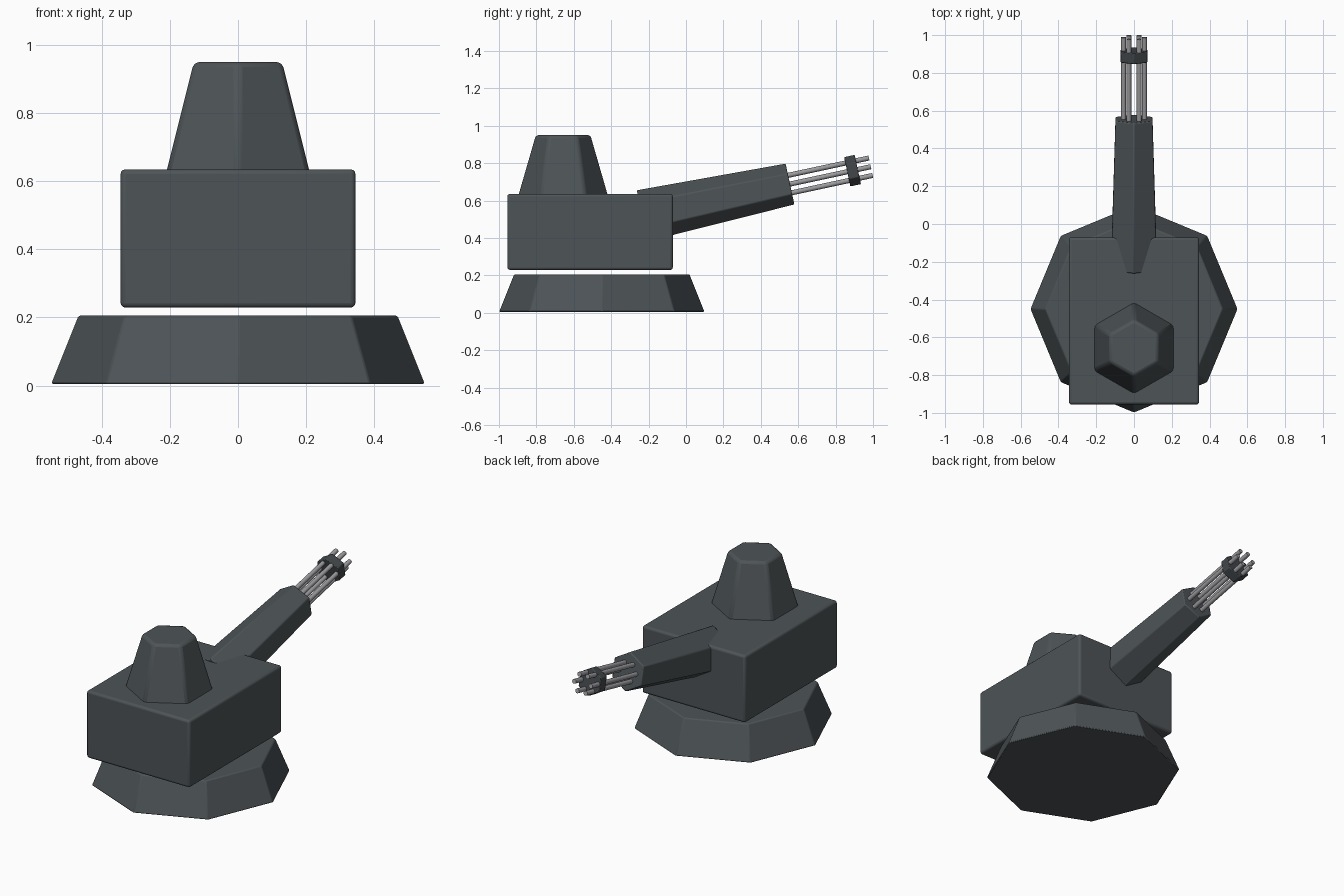
import bpy
import math
from mathutils import Vector, Matrix

cube = bpy.data.objects.get("Cube")
if cube:
    bpy.data.objects.remove(cube, do_unlink=True)


def make_material(name, color):
    mat = bpy.data.materials.new(name)
    mat.use_nodes = True
    mat.diffuse_color = (*color, 1)
    mat.node_tree.nodes["Principled BSDF"].inputs["Base Color"].default_value = (*color, 1)
    return mat


armor = make_material("dark slate armor", (0.075, 0.088, 0.095))
collar_paint = make_material("darker collar", (0.055, 0.063, 0.068))
steel = make_material("barrel steel", (0.33, 0.33, 0.35))


def finish(name, mat, bevel, segments=2):
    obj = bpy.context.object
    obj.name = name
    obj.data.materials.append(mat)
    if bevel:
        mod = obj.modifiers.new("soft edges", "BEVEL")
        mod.width = bevel
        mod.segments = segments
        mod.limit_method = "ANGLE"
        mod.angle_limit = math.radians(25)
    bpy.ops.object.shade_smooth_by_angle(angle=math.radians(35))
    return obj


def prism(name, sides, r1, r2, start, end, mat, bevel=0, turn=0):
    """Tapered prism between two points, first corner facing up or along y."""
    start, end = Vector(start), Vector(end)
    axis = end - start
    bpy.ops.mesh.primitive_cone_add(vertices=sides, radius1=r1, radius2=r2, depth=axis.length)
    # Tilt about x only, so the corners stay symmetric left to right
    tilt = -math.atan2(axis.y, axis.z)
    place = Matrix.Translation((start + end) / 2) @ Matrix.Rotation(tilt, 4, "X")
    bpy.context.object.matrix_world = place @ Matrix.Rotation(turn, 4, "Z")
    return finish(name, mat, bevel)


# Octagonal foot
prism("base", 8, 0.55, 0.47, (0, -0.45, 0.005), (0, -0.45, 0.205), armor, 0.006)

# Box body, floating just above the foot
bpy.ops.mesh.primitive_cube_add(size=1, location=(0, -0.513, 0.432))
bpy.context.object.scale = (0.69, 0.885, 0.406)
bpy.ops.object.transform_apply(location=False, rotation=False, scale=True)
finish("body", armor, 0.014, 3)

# Six-sided cupola
prism("cupola", 6, 0.245, 0.15, (0, -0.657, 0.62), (0, -0.657, 0.95), armor, 0.015)

# Gun: everything sits along one raised axis
muzzle = Vector((0, 0.556, 0.688))
aim = Vector((0, 0.978, 0.21)).normalized()
up = Vector((0, -aim.z, aim.y))
prism("gun_housing", 6, 0.141, 0.113, muzzle - aim * 0.808, muzzle, armor, 0.006)

collar = muzzle + aim * 0.342
prism("barrel_collar", 6, 0.081, 0.081, collar - aim * 0.029, collar + aim * 0.029,
      collar_paint, 0.004)

# Ring of six barrels
for i in range(6):
    a = i * math.tau / 6
    offset = Vector((math.cos(a), 0, 0)) * 0.055 + up * math.sin(a) * 0.055
    prism(f"barrel_{i + 1}", 12, 0.0135, 0.0135, muzzle - aim * 0.05 + offset,
          muzzle + aim * 0.442 + offset, steel)
